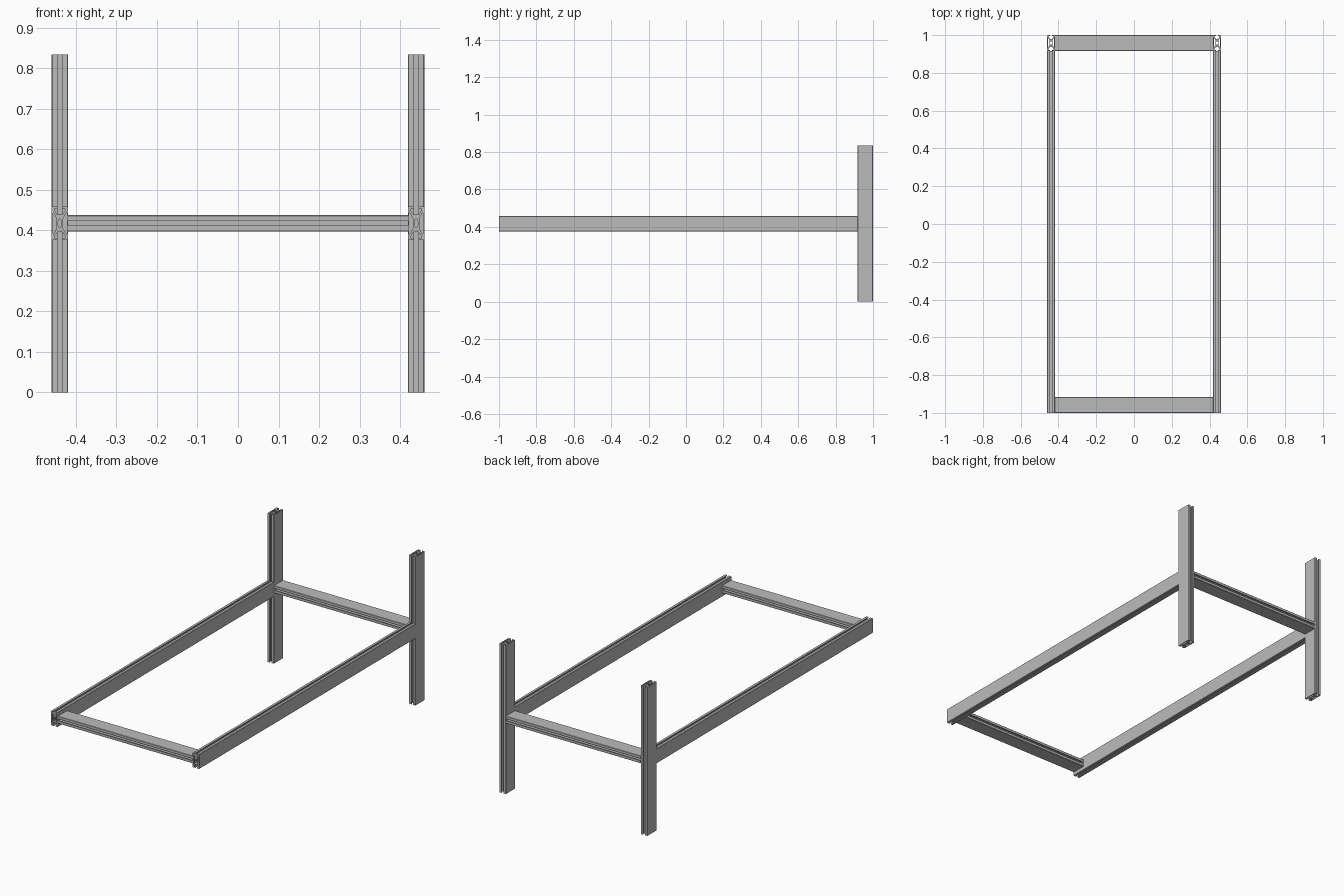
import bpy, bmesh, math
from mathutils import Matrix, Vector

cube = bpy.data.objects.get("Cube")
if cube:
    bpy.data.objects.remove(cube, do_unlink=True)

metal = bpy.data.materials.new("aluminium grey")
metal.use_nodes = True
grey = (0.5, 0.5, 0.5, 1)
metal.diffuse_color = grey
metal.node_tree.nodes["Principled BSDF"].inputs["Base Color"].default_value = grey

HU, HV = 0.0205, 0.0415            # half thickness, half depth of the extrusion
X, Z = 0.4395, 0.417               # side frame offset, rail height


def section():
    """Outline with a T-slot in each narrow end, plus bore and side chambers."""
    c = 0.002
    quarter = [(HU, HV - c), (HU - c, HV), (0.0055, HV), (0.0055, HV - 0.005),
               (0.013, HV - 0.005), (0.013, HV - 0.010), (0.006, HV - 0.020)]
    top = quarter + [(-u, v) for u, v in reversed(quarter)]
    outline = top + [(-u, -v) for u, v in top]
    bore = [(0.0045 * math.cos(a), 0.011 * math.sin(a))
            for a in (math.tau * i / 16 for i in range(16))]
    chamber = [(0.017, 0.026), (0.015, 0.026), (0.008, 0.012),
               (0.008, -0.012), (0.015, -0.026), (0.017, -0.026)]
    return [outline, bore, chamber, [(-u, v) for u, v in chamber]]


def extrusion(name, u_axis, v_axis, w_axis, centre, length):
    """Sweep the section along w_axis, centred on the given point."""
    bm = bmesh.new()
    edges = []
    for loop in section():
        vs = [bm.verts.new((u, v, -length / 2)) for u, v in loop]
        edges += [bm.edges.new((a, b)) for a, b in zip(vs, vs[1:] + vs[:1])]
    bmesh.ops.triangle_fill(bm, edges=edges, use_beauty=True)
    out = bmesh.ops.extrude_face_region(bm, geom=bm.faces[:], use_keep_orig=True)
    moved = [g for g in out["geom"] if isinstance(g, bmesh.types.BMVert)]
    bmesh.ops.translate(bm, verts=moved, vec=(0, 0, length))
    axes = Matrix((u_axis, v_axis, w_axis)).transposed().to_4x4()
    bm.transform(Matrix.Translation(centre) @ axes)
    bmesh.ops.recalc_face_normals(bm, faces=bm.faces)
    mesh = bpy.data.meshes.new(name)
    bm.to_mesh(mesh)
    bm.free()
    mesh.materials.append(metal)
    obj = bpy.data.objects.new(name, mesh)
    bpy.context.collection.objects.link(obj)
    return obj


ex, ey, ez = Vector((1, 0, 0)), Vector((0, 1, 0)), Vector((0, 0, 1))

# Upright posts and long side rails
for side, s in (("left", 1), ("right", -1)):
    extrusion(side + "_post", ex, ey, ez, (s * X, 1 - HV, Z), 2 * Z)
    rail = 2 - 2 * HV
    extrusion(side + "_side_rail", ex, ez, ey, (s * X, -1 + rail / 2, Z), rail)

# Crossbars lying flat between the rails and between the posts
for end, s in (("back", 1), ("front", -1)):
    extrusion(end + "_crossbar", ez, ey, ex, (0, s * (1 - HV), Z), 2 * (X - HU))
